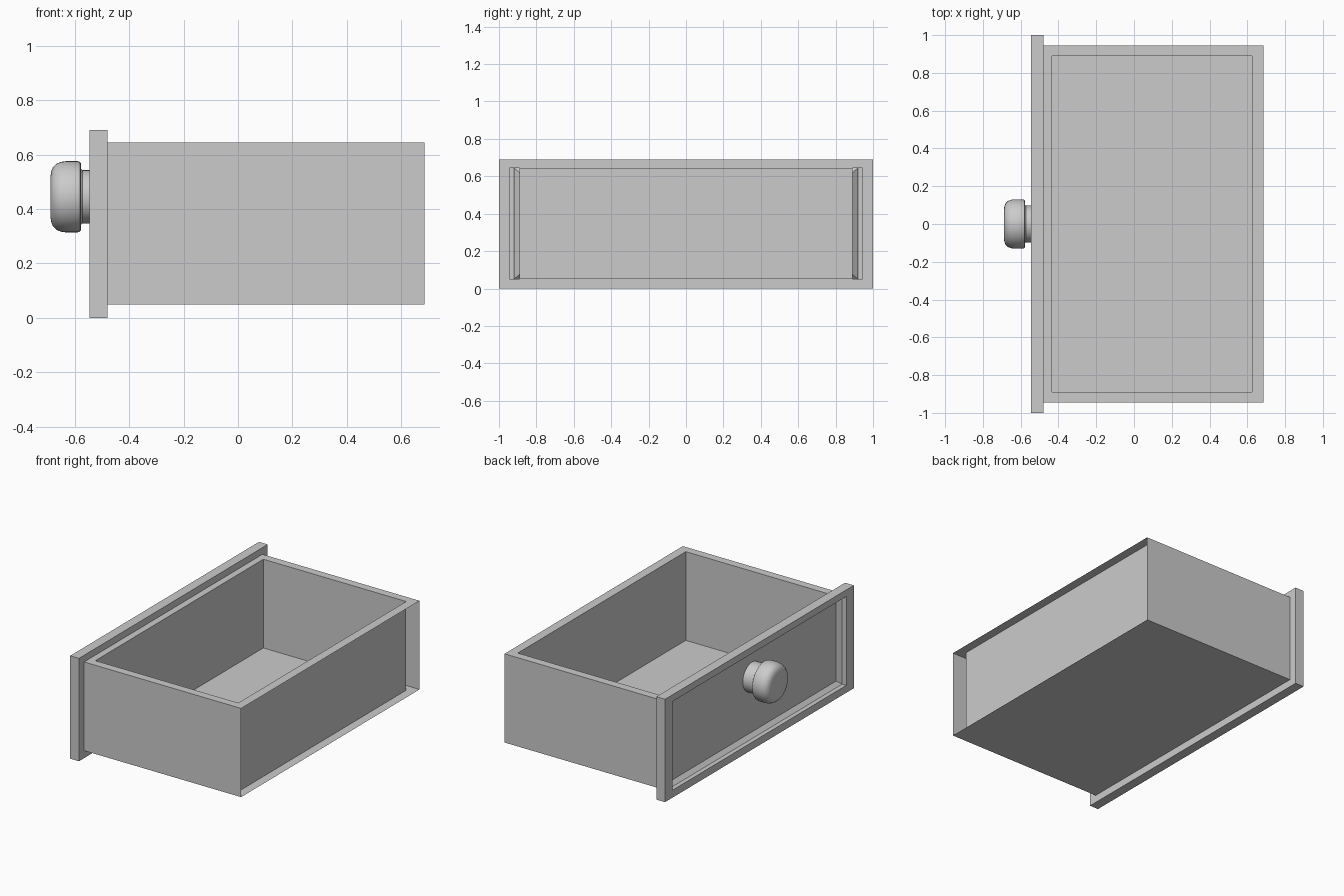
import bpy, bmesh
from math import sin, cos, pi, radians

if "Cube" in bpy.data.objects:
    bpy.data.objects.remove(bpy.data.objects["Cube"])


def skin(name, loops, cap_start=False, cap_end=False, drop=None):
    """Join successive closed loops with quads; optionally cap or drop faces."""
    bm = bmesh.new()
    rings = [[bm.verts.new(p) for p in loop] for loop in loops]
    n = len(rings[0])
    for a, b in zip(rings, rings[1:]):
        for i in range(n):
            j = (i + 1) % n
            bm.faces.new((a[i], a[j], b[j], b[i]))
    if cap_start:
        bm.faces.new(rings[0][::-1])
    if cap_end:
        bm.faces.new(rings[-1])
    if drop:
        bmesh.ops.delete(bm, geom=[f for f in bm.faces if drop(f)], context='FACES')
    me = bpy.data.meshes.new(name)
    bm.to_mesh(me)
    bm.free()
    ob = bpy.data.objects.new(name, me)
    bpy.context.collection.objects.link(ob)
    return ob


def rect_yz(x, hy, z0, z1):
    return [(x, -hy, z0), (x, -hy, z1), (x, hy, z1), (x, hy, z0)]


def rect_xy(z, x0, x1, hy):
    return [(x0, -hy, z), (x1, -hy, z), (x1, hy, z), (x0, hy, z)]


def circle_yz(x, r, n=40, zc=0.445):
    return [(x, r * sin(2 * pi * i / n), zc + r * cos(2 * pi * i / n)) for i in range(n)]


# Front panel: hollow behind, framed front with a stepped and bevelled recess
skin("front_panel", [
    rect_yz(-0.48, 0.945, 0.05, 0.645),
    rect_yz(-0.48, 1.0, 0.0, 0.69),
    rect_yz(-0.545, 1.0, 0.0, 0.69),
    rect_yz(-0.545, 0.92, 0.05, 0.645),
    rect_yz(-0.515, 0.92, 0.05, 0.645),
    rect_yz(-0.49, 0.89, 0.075, 0.62),
], cap_end=True)

# Drawer box: hollow walls, open at the rear end and against the front panel
X0, X1 = -0.48, 0.685
skin("drawer_box", [
    rect_xy(0.05, X0, X1, 0.945),
    rect_xy(0.645, X0, X1, 0.945),
    rect_xy(0.645, -0.435, 0.625, 0.89),
    rect_xy(0.05, -0.435, 0.625, 0.89),
], cap_start=True,
    drop=lambda f: any(all(abs(v.co.x - x) < 1e-4 for v in f.verts) for x in (X0, X1)))

# Knob: neck and rounded cap turned about the x axis
profile = [(-0.49, 0.098), (-0.572, 0.098), (-0.577, 0.103), (-0.577, 0.122),
           (-0.581, 0.128), (-0.59, 0.131), (-0.632, 0.131), (-0.652, 0.128),
           (-0.668, 0.121), (-0.680, 0.109), (-0.686, 0.095), (-0.689, 0.078)]
knob = skin("knob", [circle_yz(x, r) for x, r in profile], cap_end=True)

# Consistent outward normals and smooth knob
bm = bmesh.new()
bm.from_mesh(knob.data)
bmesh.ops.recalc_face_normals(bm, faces=bm.faces)
bm.to_mesh(knob.data)
bm.free()
bpy.context.view_layer.objects.active = knob
knob.select_set(True)
bpy.ops.object.shade_smooth_by_angle(angle=radians(35))
